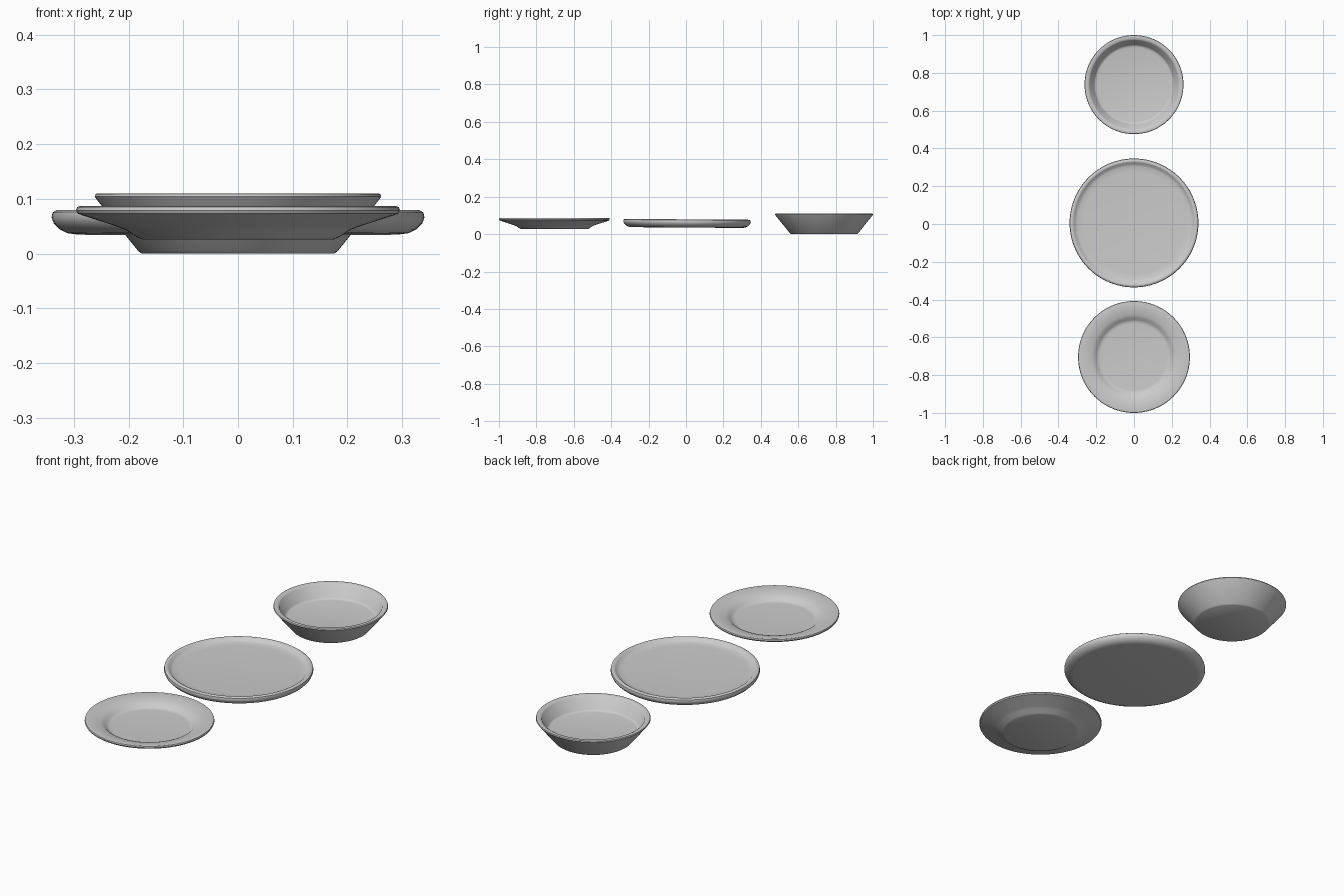
import bpy, bmesh, math

if "Cube" in bpy.data.objects:
    bpy.data.objects.remove(bpy.data.objects["Cube"])

SEGS = 96


def lathe(name, profile, y, tilt=0.0):
    """Spin an (r, z) profile, running from bottom axis to top axis."""
    bm = bmesh.new()
    rings = []
    for r, z in profile:
        if r == 0:
            rings.append([bm.verts.new((0, 0, z))] * SEGS)
        else:
            rings.append([bm.verts.new((r * math.cos(2 * math.pi * i / SEGS),
                                        r * math.sin(2 * math.pi * i / SEGS), z))
                          for i in range(SEGS)])
    for a, b in zip(rings, rings[1:]):
        for i in range(SEGS):
            j = (i + 1) % SEGS
            bm.faces.new(list(dict.fromkeys((a[i], a[j], b[j], b[i]))))
    bmesh.ops.recalc_face_normals(bm, faces=bm.faces)
    mesh = bpy.data.meshes.new(name)
    bm.to_mesh(mesh)
    bm.free()
    ob = bpy.data.objects.new(name, mesh)
    bpy.context.collection.objects.link(ob)
    ob.location.y = y
    ob.rotation_euler.x = math.radians(tilt)
    bpy.ops.object.select_all(action='DESELECT')
    ob.select_set(True)
    bpy.context.view_layer.objects.active = ob
    bpy.ops.object.shade_smooth_by_angle(angle=math.radians(35))
    return ob


# Wide-rimmed soup plate at the front
lathe("rimmed_plate", [
    (0, 0.026), (0.175, 0.026), (0.185, 0.030), (0.205, 0.043), (0.22, 0.049),
    (0.285, 0.070), (0.293, 0.073), (0.296, 0.079), (0.294, 0.085), (0.288, 0.087),
    (0.222, 0.072), (0.209, 0.067), (0.197, 0.056), (0.187, 0.051), (0.175, 0.050),
    (0, 0.050)], -0.704)

# Large flat plate in the middle, very slightly tilted
lathe("flat_plate", [
    (0, 0.035), (0.295, 0.035), (0.311, 0.037), (0.326, 0.044), (0.337, 0.055),
    (0.341, 0.066), (0.339, 0.075), (0.333, 0.079), (0.325, 0.079), (0.319, 0.076),
    (0.311, 0.068), (0.300, 0.064), (0.27, 0.062), (0, 0.060)], 0.005, -0.4)

# Deep bowl at the back
lathe("bowl", [
    (0, 0.0), (0.176, 0.0), (0.182, 0.004), (0.257, 0.097), (0.262, 0.104),
    (0.260, 0.109), (0.255, 0.110), (0.241, 0.108), (0.235, 0.104), (0.211, 0.049),
    (0.205, 0.044), (0.196, 0.042), (0, 0.042)], 0.738)
